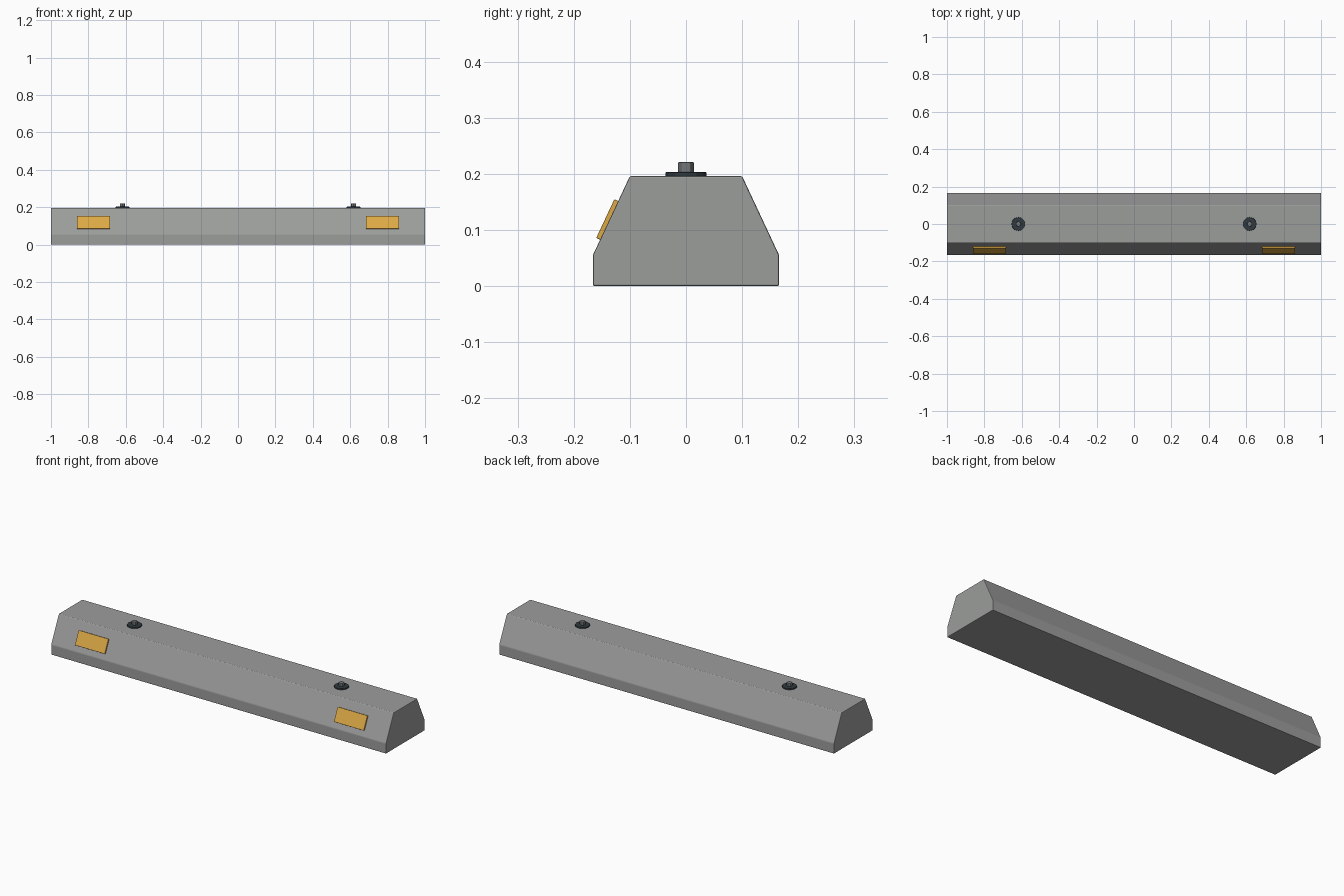
import bpy
import bmesh
import math
from mathutils import Matrix, Vector

cube = bpy.data.objects.get("Cube")
if cube:
    bpy.data.objects.remove(cube, do_unlink=True)


def material(name, rgb):
    mat = bpy.data.materials.new(name)
    mat.use_nodes = True
    color = (*rgb, 1)
    mat.diffuse_color = color
    mat.node_tree.nodes["Principled BSDF"].inputs["Base Color"].default_value = color
    return mat


concrete = material("concrete grey", (0.33, 0.34, 0.33))
amber = material("amber", (0.72, 0.40, 0.06))
dark_steel = material("dark steel", (0.03, 0.042, 0.05))
steel = material("bolt steel", (0.17, 0.18, 0.19))


def add_object(name, bm, mat, bevel, matrix=Matrix()):
    bmesh.ops.recalc_face_normals(bm, faces=bm.faces)
    mesh = bpy.data.meshes.new(name)
    bm.to_mesh(mesh)
    bm.free()
    mesh.materials.append(mat)
    obj = bpy.data.objects.new(name, mesh)
    bpy.context.collection.objects.link(obj)
    obj.matrix_world = matrix
    mod = obj.modifiers.new("Edge softening", "BEVEL")
    mod.width = bevel
    mod.segments = 2
    mod.limit_method = "ANGLE"
    mod.angle_limit = math.radians(20)
    return obj


def cylinder(name, radius, bottom, top, sides, mat, bevel, x):
    bm = bmesh.new()
    bmesh.ops.create_cone(bm, cap_ends=True, segments=sides,
                          radius1=radius, radius2=radius, depth=top - bottom)
    return add_object(name, bm, mat, bevel,
                      Matrix.Translation((x, 0, (top + bottom) / 2)))


# Concrete stop: tapered cross-section extruded along its length
half_base, half_top, shoulder, height = 0.166, 0.1, 0.055, 0.196
profile = [(-half_base, 0), (half_base, 0), (half_base, shoulder),
           (half_top, height), (-half_top, height), (-half_base, shoulder)]
bm = bmesh.new()
end = bm.faces.new([bm.verts.new((-1, y, z)) for y, z in profile])
side = bmesh.ops.extrude_face_region(bm, geom=[end])
bmesh.ops.translate(bm, vec=(2, 0, 0),
                    verts=[v for v in side["geom"] if isinstance(v, bmesh.types.BMVert)])
add_object("concrete_block", bm, concrete, 0.003)

# Direction up the sloped front, and out of it
slope = Vector((0, half_base - half_top, height - shoulder)).normalized()
outward = Vector((0, -slope.z, slope.y))

for label, sign in (("left", 1), ("right", -1)):
    # Amber reflector lying on the front slope
    bm = bmesh.new()
    bmesh.ops.create_cube(bm, size=1, matrix=Matrix.Diagonal((0.178, 0.076, 0.009, 1)))
    middle = Vector((sign * 0.773, -0.137, 0.117)) + outward * 0.003
    frame = Matrix((Vector((1, 0, 0)), slope, outward)).transposed().to_4x4()
    add_object(f"{label}_reflector", bm, amber, 0.0015, Matrix.Translation(middle) @ frame)

    # Anchor washer and hexagonal bolt head
    cylinder(f"{label}_washer", 0.037, 0.195, 0.203, 12, dark_steel, 0.002, sign * 0.618)
    cylinder(f"{label}_bolt_head", 0.0145, 0.202, 0.221, 6, steel, 0.002, sign * 0.618)
